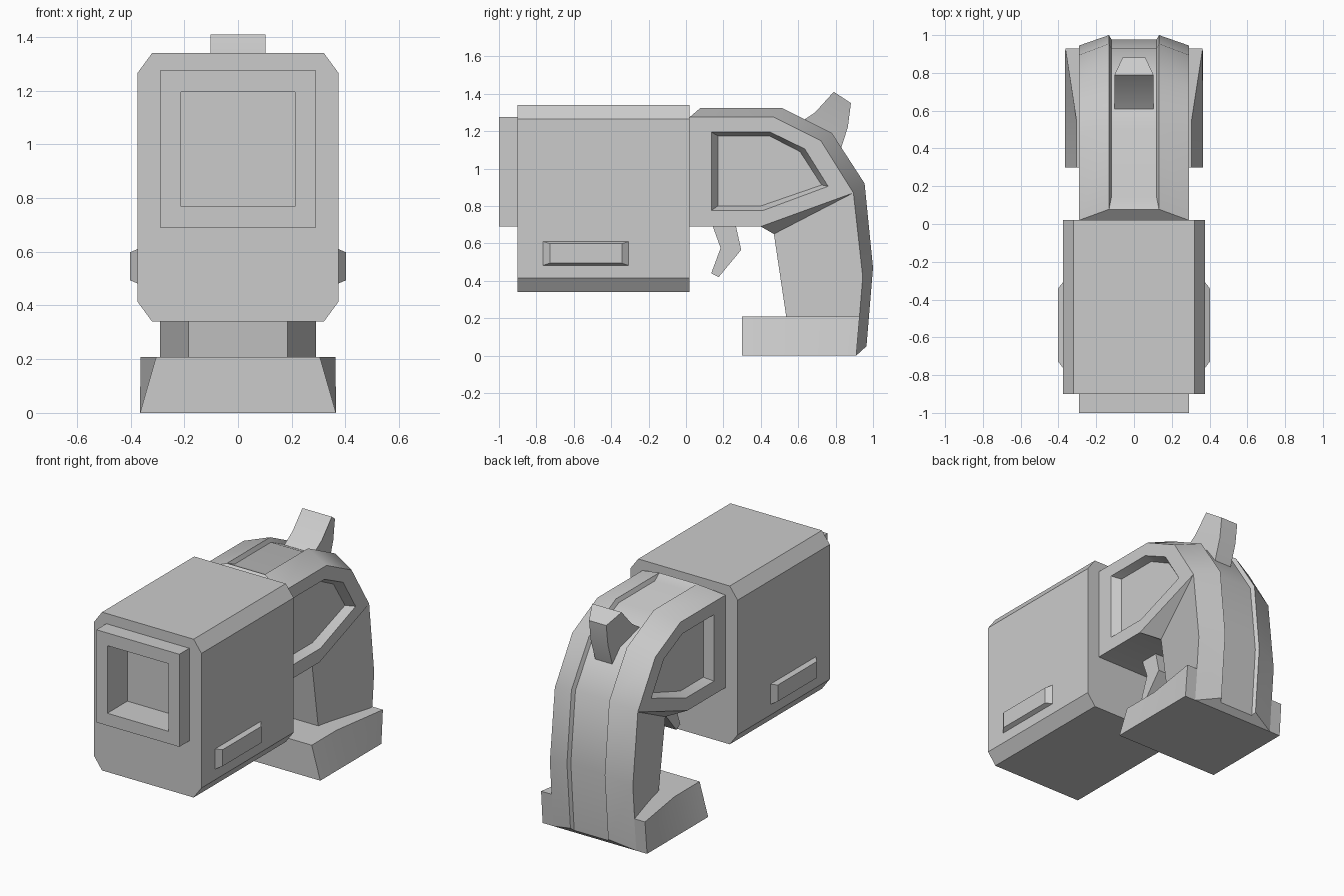
import bpy
import bmesh
from math import radians

if "Cube" in bpy.data.objects:
    bpy.data.objects.remove(bpy.data.objects["Cube"], do_unlink=True)

GREY = (0.6, 0.6, 0.6, 1)
metal = bpy.data.materials.new("plain grey")
metal.use_nodes = True
metal.diffuse_color = GREY
metal.node_tree.nodes["Principled BSDF"].inputs["Base Color"].default_value = GREY


def build(name, faces):
    """Make an object from faces given as lists of points, welded together."""
    bm = bmesh.new()
    for points in faces:
        bm.faces.new([bm.verts.new(p) for p in points])
    bmesh.ops.remove_doubles(bm, verts=bm.verts, dist=0.0005)
    bmesh.ops.recalc_face_normals(bm, faces=bm.faces)
    mesh = bpy.data.meshes.new(name)
    bm.to_mesh(mesh)
    bm.free()
    mesh.materials.append(metal)
    obj = bpy.data.objects.new(name, mesh)
    bpy.context.collection.objects.link(obj)
    return obj


def loft(name, rings):
    """Join matching rings of points and cap both ends."""
    faces = [rings[0], rings[-1]]
    for a, b in zip(rings, rings[1:]):
        for i in range(len(a)):
            j = (i + 1) % len(a)
            faces.append([a[i], a[j], b[j], b[i]])
    return build(name, faces)


def at_x(x, profile):
    return [(x, y, z) for y, z in profile]


def rect(y, half_x, z0, z1):
    return [(-half_x, y, z0), (half_x, y, z0), (half_x, y, z1), (-half_x, y, z1)]


def cut(obj, cutter):
    """Subtract the cutter, bake the result and discard the cutter."""
    mod = obj.modifiers.new("cut", "BOOLEAN")
    mod.operation, mod.solver, mod.object = "DIFFERENCE", "EXACT", cutter
    cutter.hide_render = True
    graph = bpy.context.evaluated_depsgraph_get()
    baked = bpy.data.meshes.new_from_object(obj.evaluated_get(graph))
    obj.modifiers.clear()
    obj.data = baked
    bpy.data.objects.remove(cutter, do_unlink=True)


def mirrored(faces):
    return faces + [[(-x, y, z) for x, y, z in f] for f in faces]


# Barrel housing: chamfered block
W, C, LOW, HIGH, CZ = 0.375, 0.055, 0.34, 1.34, 0.075
half = [(W - C, LOW), (W, LOW + CZ), (W, HIGH - CZ), (W - C, HIGH)]
octagon = half + [(-x, z) for x, z in reversed(half)]
housing = loft("barrel_housing", [[(x, y, z) for x, z in octagon] for y in (-0.9, 0.02)])

# Muzzle collar with a square bore running into the housing
collar = loft("muzzle_collar", [rect(y, 0.29, 0.69, 1.275) for y in (-1, -0.9)])
for part in (housing, collar):
    cut(part, loft("bore_cutter", [rect(y, 0.213, 0.768, 1.195) for y in (-1.1, -0.8)]))

# Side rails: shallow tapered bars
for side, s in (("left", 1), ("right", -1)):
    def bar(x, m):
        y0, y1, z0, z1 = -0.77 + 3 * m, -0.3 - 3 * m, 0.48 + m, 0.612 - m
        return at_x(s * x, [(y0, z0), (y1, z0), (y1, z1), (y0, z1)])
    loft(side + "_rail", [bar(0.37, 0), bar(0.402, 0.014)])

# Frame and grip: side edge, raised ridge and groove floor follow the back curve
edge = at_x(0.29, [(0.02, 1.275), (0.47, 1.275), (0.72, 1.15),
                   (0.895, 0.87), (0.945, 0.42), (0.91, 0)])
ridge = at_x(0.132, [(0.078, 1.325), (0.51, 1.325), (0.78, 1.19),
                     (0.955, 0.92), (1, 0.47), (0.965, 0.05)])
groove = at_x(0.12, [(0.14, 1.3), (0.5, 1.3), (0.765, 1.17),
                     (0.932, 0.91), (0.978, 0.47), (0.945, 0.032)])
front_low, throat = (0.29, 0.02, 0.69), (0.29, 0.4, 0.69)
grip_top, grip_low = (0.185, 0.47, 0.65), (0.185, 0.552, 0.1)


def flip(p):
    return (-p[0], p[1], p[2])


def span(a, b):
    return [a, b, flip(b), flip(a)]


sides = [edge[:4] + [throat, front_low],
         [edge[3], throat, grip_top],
         [edge[3], grip_top, grip_low, edge[5], edge[4]]]
for a, b in ((edge, ridge), (ridge, groove)):
    sides += [[a[i], a[i + 1], b[i + 1], b[i]] for i in range(5)]
body = mirrored(sides)
body += [span(groove[i], groove[i + 1]) for i in range(5)]
outline = [edge[0], front_low, throat, grip_top, grip_low, edge[5]]
body += [span(a, b) for a, b in zip(outline, outline[1:])]
body += [span(edge[0], ridge[0]), span(ridge[0], groove[0])]
tail = [edge[5], ridge[5], groove[5]]
body.append(tail + [flip(p) for p in reversed(tail)])
frame = build("frame_and_grip", body)

# Recessed panel on each side of the frame
rim = [(0.135, 1.195), (0.45, 1.195), (0.635, 1.105), (0.76, 0.905), (0.41, 0.775), (0.135, 0.775)]
floor = [(0.17, 1.175), (0.445, 1.175), (0.61, 1.09), (0.725, 0.912), (0.4, 0.8), (0.17, 0.8)]
for s in (1, -1):
    cut(frame, loft("panel_cutter", [at_x(s * 0.35, rim), at_x(s * 0.29, rim), at_x(s * 0.24, floor)]))

# Flared base of the grip
top = [(0.305, 0.3, 0.208), (0.305, 0.55, 0.208), (0.363, 0.928, 0.208)]
low = [(0.365, 0.3, 0), (0.365, 0.55, 0), (0.365, 0.91, 0)]
loft("grip_base", [ring + [flip(p) for p in reversed(ring)] for ring in (low, top)])

# Trigger
trigger = [(0.14, 0.7), (0.265, 0.7), (0.295, 0.565), (0.175, 0.42), (0.135, 0.44), (0.185, 0.575)]
loft("trigger", [at_x(x, trigger) for x in (-0.055, 0.055)])

# Hammer: wide in front, narrow behind
front = at_x(0.103, [(0.6, 1.24), (0.69, 1.3), (0.79, 1.41)])
back = at_x(0.06, [(0.82, 1.08), (0.865, 1.22), (0.882, 1.35)])
hammer = mirrored([[front[i], front[i + 1], back[i + 1], back[i]] for i in range(2)])
loop = front + back[::-1]
hammer += [span(loop[i], loop[(i + 1) % 6]) for i in range(6)]
build("hammer", hammer)

# Soften only the shallow bends
for obj in bpy.context.scene.objects:
    obj.select_set(obj.type == "MESH")
bpy.context.view_layer.objects.active = frame
bpy.ops.object.shade_smooth_by_angle(angle=radians(35))
